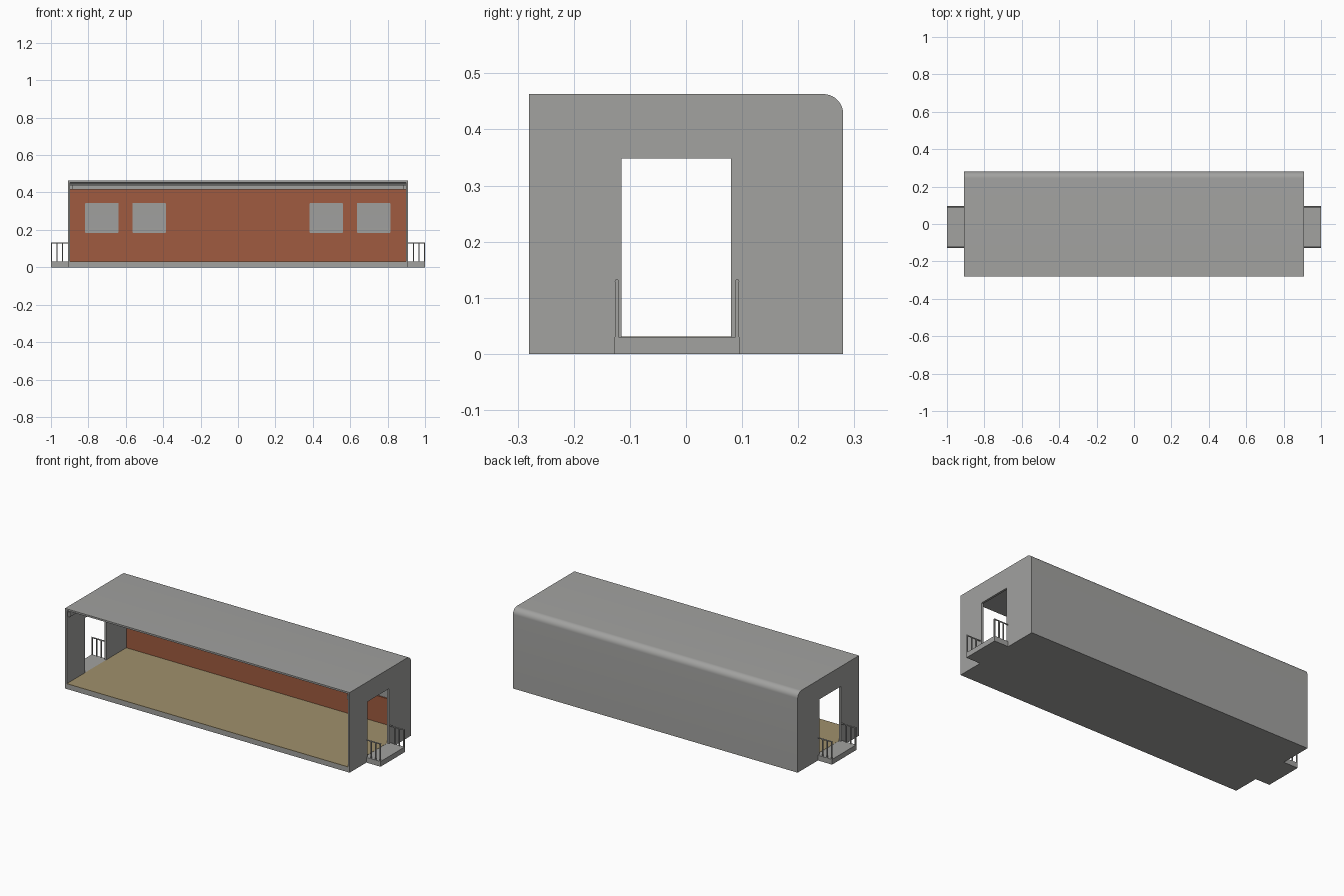
import bpy, bmesh, math
from mathutils import Matrix

if "Cube" in bpy.data.objects:
    bpy.data.objects.remove(bpy.data.objects["Cube"])


def material(name, r, g, b):
    m = bpy.data.materials.new(name)
    m.diffuse_color = (r, g, b, 1)
    m.use_nodes = True
    m.node_tree.nodes["Principled BSDF"].inputs["Base Color"].default_value = m.diffuse_color
    return m


GREY = material("grey", 0.36, 0.36, 0.35)
BROWN = material("red_brown", 0.35, 0.105, 0.05)
TAN = material("tan", 0.35, 0.28, 0.15)

YZ = Matrix(((0, 0, 1, 0), (1, 0, 0, 0), (0, 1, 0, 0), (0, 0, 0, 1)))
XZ = Matrix.Rotation(math.radians(90), 4, 'X')


def finish(name, bm, mat, smooth=False):
    bmesh.ops.recalc_face_normals(bm, faces=bm.faces)
    me = bpy.data.meshes.new(name)
    bm.to_mesh(me)
    bm.free()
    me.materials.append(mat)
    ob = bpy.data.objects.new(name, me)
    bpy.context.collection.objects.link(ob)
    if smooth:
        bpy.ops.object.select_all(action='DESELECT')
        ob.select_set(True)
        bpy.context.view_layer.objects.active = ob
        bpy.ops.object.shade_smooth_by_angle(angle=math.radians(30))
    return ob


def plate(name, loops, depth, basis, offset, mat, smooth=False):
    """Flat outline with holes, extruded evenly about its plane."""
    cu = bpy.data.curves.new(name + "_outline", 'CURVE')
    cu.dimensions = '2D'
    cu.fill_mode = 'BOTH'
    cu.extrude = depth / 2
    for pts in loops:
        sp = cu.splines.new('POLY')
        sp.points.add(len(pts) - 1)
        for p, (a, b) in zip(sp.points, pts):
            p.co = (a, b, 0, 1)
        sp.use_cyclic_u = True
    tmp = bpy.data.objects.new(name + "_tmp", cu)
    bpy.context.collection.objects.link(tmp)
    bpy.context.view_layer.update()
    me = bpy.data.meshes.new_from_object(tmp.evaluated_get(bpy.context.evaluated_depsgraph_get()))
    bm = bmesh.new()
    bm.from_mesh(me)
    bpy.data.objects.remove(tmp)
    bpy.data.curves.remove(cu)
    bpy.data.meshes.remove(me)
    for f in bm.faces:
        f.material_index = 0
    bmesh.ops.remove_doubles(bm, verts=bm.verts, dist=1e-5)
    bm.transform(Matrix.Translation(offset) @ basis)
    return finish(name, bm, mat, smooth)


def add_box(bm, x0, x1, y0, y1, z0, z1):
    m = Matrix.Translation(((x0 + x1) / 2, (y0 + y1) / 2, (z0 + z1) / 2))
    bmesh.ops.create_cube(bm, size=1, matrix=m @ Matrix.Diagonal((x1 - x0, y1 - y0, z1 - z0, 1)))


def box(name, mat, *dims):
    bm = bmesh.new()
    add_box(bm, *dims)
    return finish(name, bm, mat)


def arc(cx, cy, r, a0, a1, n=10):
    return [(cx + r * math.cos(math.radians(a0 + (a1 - a0) * i / n)),
             cy + r * math.sin(math.radians(a0 + (a1 - a0) * i / n))) for i in range(n + 1)]


def rect(a0, a1, b0, b1, r=0.0):
    if not r:
        return [(a0, b0), (a1, b0), (a1, b1), (a0, b1)]
    return (arc(a1 - r, b1 - r, r, 0, 90, 4) + arc(a0 + r, b1 - r, r, 90, 180, 4)
            + arc(a0 + r, b0 + r, r, 180, 270, 4) + arc(a1 - r, b0 + r, r, 270, 360, 4))


# Roof and back wall: one bent sheet with a rounded top edge
sheet = ([(-0.28, 0.463)] + arc(0.245, 0.428, 0.035, 90, 0) + [(0.28, 0), (0.27, 0)]
         + arc(0.245, 0.428, 0.025, 0, 90) + [(-0.28, 0.453)])
plate("roof_and_back_wall", [sheet], 1.80, YZ, (0, 0, 0), GREY, True)

# End walls with doorways
end = [(-0.28, 0), (0.28, 0)] + arc(0.245, 0.428, 0.035, 0, 90) + [(-0.28, 0.463)]
for side, s in (("left", -1), ("right", 1)):
    plate(side + "_end_wall", [end, rect(-0.115, 0.08, 0.03, 0.348)], 0.012, YZ,
          (s * 0.904, 0, 0), GREY, True)

# Floor slab and floor covering
box("floor_slab", GREY, -0.898, 0.898, -0.28, 0.27, 0, 0.028)
box("floor_covering", TAN, -0.898, 0.898, -0.28, 0.27, 0.028, 0.031)

# Inner back wall lining with four window recesses
windows = [rect(a, a + 0.18, 0.183, 0.345, 0.008) for a in (-0.818, -0.565, 0.382, 0.635)]
plate("wall_lining", [rect(-0.898, 0.898, 0.031, 0.415)] + windows, 0.007, XZ,
      (0, 0.2665, 0), BROWN)

# Trim strip and ceiling moulding
box("wall_trim", BROWN, -0.885, 0.885, 0.255, 0.263, 0.398, 0.412)
bm = bmesh.new()
add_box(bm, -0.898, 0.898, 0.248, 0.27, 0.415, 0.440)
for s in (-1, 1):
    add_box(bm, *sorted((s * 0.898, s * 0.886)), -0.27, 0.248, 0.415, 0.440)
finish("ceiling_moulding", bm, GREY)

# Porch platforms with railings at both ends
for side, s in (("left", -1), ("right", 1)):
    box(side + "_platform", GREY, *sorted((s * 0.91, s * 1.0)), -0.127, 0.095, 0, 0.03)
    bm = bmesh.new()
    for y in (-0.1235, 0.0915):
        for x in (0.939, 0.968, 0.997):
            add_box(bm, s * x - 0.003, s * x + 0.003, y - 0.003, y + 0.003, 0.03, 0.13)
        bmesh.ops.create_cone(bm, cap_ends=True, segments=10, radius1=0.0035, radius2=0.0035,
                              depth=0.09, matrix=Matrix.Translation((s * 0.955, y, 0.1295))
                              @ Matrix.Rotation(math.radians(90), 4, 'Y'))
    finish(side + "_railings", bm, GREY, True)
